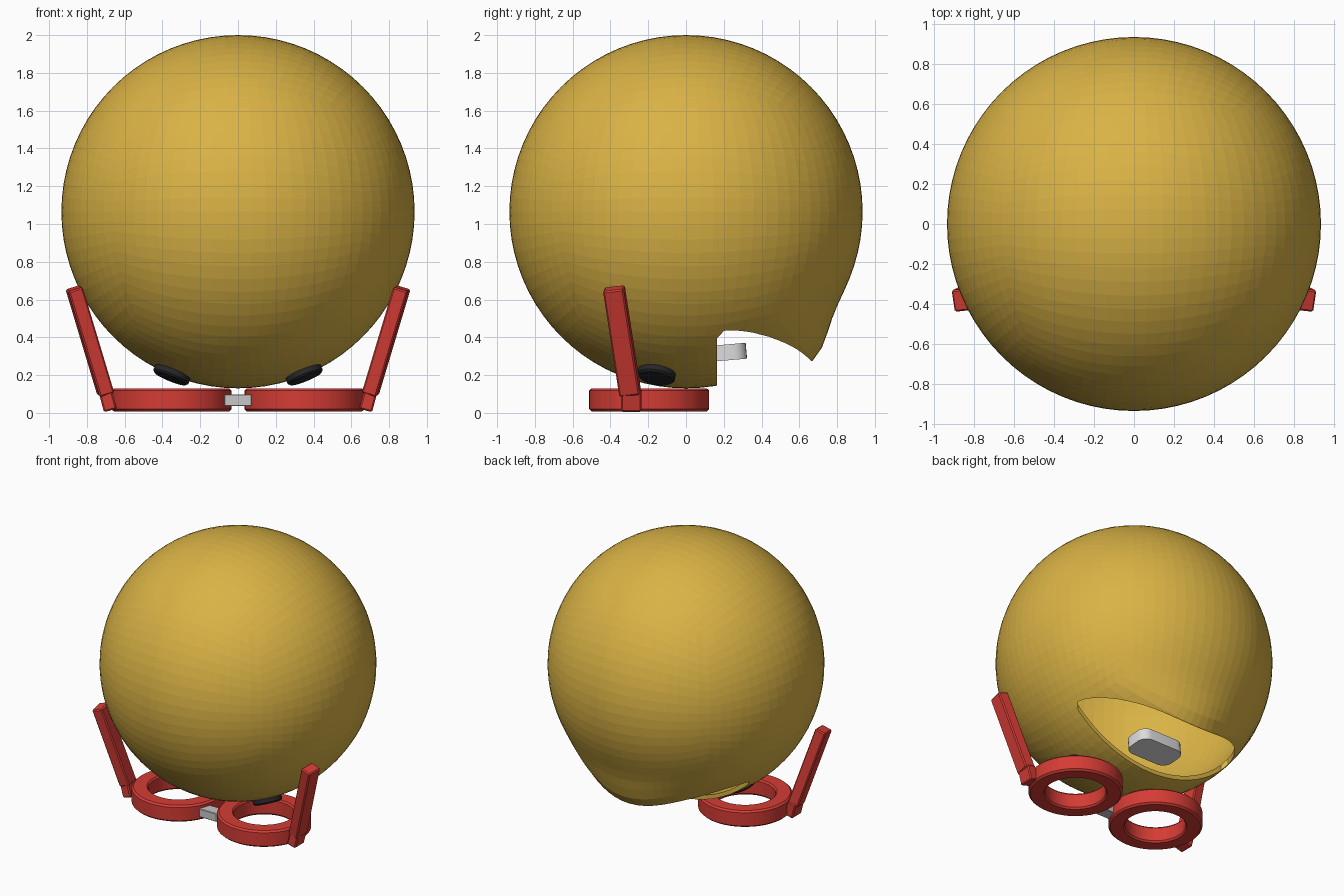
import bpy
import bmesh
import math
from mathutils import Vector, Matrix

old = bpy.data.objects.get("Cube")
if old:
    bpy.data.objects.remove(old, do_unlink=True)


def material(name, rgb):
    m = bpy.data.materials.new(name)
    m.use_nodes = True
    m.diffuse_color = (*rgb, 1)
    m.node_tree.nodes["Principled BSDF"].inputs["Base Color"].default_value = (*rgb, 1)
    return m


YELLOW = material("golden yellow", (0.70, 0.45, 0.06))
RED = material("frame red", (0.66, 0.045, 0.035))
BLACK = material("eye black", (0.02, 0.02, 0.023))
GREY = material("bridge grey", (0.57, 0.57, 0.57))
WHITE = material("tooth white", (0.72, 0.72, 0.72))


def make(name, bm, mat, matrix=None, smooth=False):
    bmesh.ops.recalc_face_normals(bm, faces=bm.faces)
    mesh = bpy.data.meshes.new(name)
    bm.to_mesh(mesh)
    bm.free()
    mesh.materials.append(mat)
    ob = bpy.data.objects.new(name, mesh)
    bpy.context.scene.collection.objects.link(ob)
    if matrix:
        ob.matrix_world = matrix
    bpy.ops.object.select_all(action='DESELECT')
    ob.select_set(True)
    bpy.context.view_layer.objects.active = ob
    if smooth:
        bpy.ops.object.shade_smooth_by_angle(angle=math.radians(35))
    return ob


def box(name, size, mat, matrix, bevel=0.008):
    bm = bmesh.new()
    bmesh.ops.create_cube(bm, size=1, matrix=Matrix.Diagonal((*size, 1)))
    bmesh.ops.bevel(bm, geom=bm.edges[:], offset=bevel, segments=1, affect='EDGES')
    return make(name, bm, mat, matrix)


def lathe(name, profile, mat, matrix, closed=False, steps=48):
    """Spin a radius/height outline around the local z axis."""
    bm = bmesh.new()
    vs = [bm.verts.new((r, 0, z)) for r, z in profile]
    pairs = list(zip(vs, vs[1:])) + ([(vs[-1], vs[0])] if closed else [])
    es = [bm.edges.new(p) for p in pairs]
    bmesh.ops.spin(bm, geom=vs + es, axis=(0, 0, 1), cent=(0, 0, 0),
                   angle=math.tau, steps=steps, use_merge=True)
    bmesh.ops.remove_doubles(bm, verts=bm.verts, dist=0.0005)
    return make(name, bm, mat, matrix, smooth=True)


def prism(outline, z0, z1):
    bm = bmesh.new()
    face = bm.faces.new([bm.verts.new((x, y, z0)) for x, y in outline])
    top = bmesh.ops.extrude_face_region(bm, geom=[face])["geom"]
    bmesh.ops.translate(bm, vec=(0, 0, z1 - z0),
                        verts=[v for v in top if isinstance(v, bmesh.types.BMVert)])
    return bm


# Head: rounded cube turned into a ball, with a pushed-out lower lip
CENTRE, RADIUS = Vector((0, 0, 1.065)), 0.935
bm = bmesh.new()
bmesh.ops.create_cube(bm, size=2)
bmesh.ops.subdivide_edges(bm, edges=bm.edges[:], cuts=19, use_grid_fill=True)
for v in bm.verts:
    d = Vector([math.tan(c * math.pi / 4) for c in v.co]).normalized()
    tilt = math.atan2(d.z, d.y) + math.radians(50)
    chin = 0.1 * math.exp(-(tilt / 0.2) ** 2 - (d.x / 0.42) ** 2) if d.y > 0 else 0
    v.co = CENTRE + d * (RADIUS + chin)
head = make("head", bm, YELLOW)
shell = head.modifiers.new("shell", 'SOLIDIFY')
shell.thickness = 0.03
shell.offset = -1

# Mouth opening: straight upper lip, curved lower lip, rounded corners
HALF, LIP, DROP = 0.66, 0.165, 0.5
outline = [(-HALF + 0.03, LIP), (HALF - 0.03, LIP)]
for i in range(33):
    t = math.pi * i / 32
    outline.append((HALF * math.cos(t), LIP + 0.035 + (DROP - 0.035) * math.sin(t) ** 1.4))
cutter = make("mouth_cutter", prism(outline, -0.2, 0.6), YELLOW)
cutter.hide_render = True
cut = head.modifiers.new("mouth", 'BOOLEAN')
cut.operation = 'DIFFERENCE'
cut.solver = 'EXACT'
cut.object = cutter
bpy.context.view_layer.objects.active = head
for name in ("shell", "mouth"):
    bpy.ops.object.modifier_apply(modifier=name)
bpy.data.objects.remove(cutter, do_unlink=True)

# Tooth plate: bar with rounded corners
outline = []
for k, (sx, sy) in enumerate([(1, 1), (-1, 1), (-1, -1), (1, -1)]):
    for j in range(7):
        a = math.pi / 2 * (k + j / 6)
        outline.append((sx * 0.11 + 0.07 * math.cos(a), sy * 0.035 + 0.07 * math.sin(a)))
tooth = prism(outline, -0.042, 0.042)
make("tooth", tooth, WHITE,
     Matrix.Translation((0, 0.215, 0.32)) @ Matrix.Rotation(math.radians(5), 4, 'X'),
     smooth=True)

# Eyes and spectacles, mirrored left and right
RING = [(0.205, 0.02), (0.215, 0.008), (0.305, 0.008), (0.318, 0.02),
        (0.318, 0.118), (0.305, 0.13), (0.215, 0.13), (0.205, 0.118)]
DISC = [(0, -0.025), (0.09, -0.025), (0.1, -0.015), (0.1, 0.015), (0.09, 0.025), (0, 0.025)]
for side, s in (("left", 1), ("right", -1)):
    eye = Vector((s * 0.35, -0.155, 0.205))
    turn = (eye - CENTRE).to_track_quat('Z', 'Y').to_matrix().to_4x4()
    lathe(side + "_eye", DISC, BLACK, Matrix.Translation(eye) @ turn)
    lathe(side + "_rim", RING, RED, Matrix.Translation((s * 0.352, -0.195, 0)), closed=True)

    # Side arm runs from the hinge out along the head
    low, high = Vector((s * 0.70, -0.295, 0.10)), Vector((s * 0.868, -0.382, 0.66))
    z = (high - low).normalized()
    x = Vector((s, -0.15 * 1.0, 0))
    x = (x - z * x.dot(z)).normalized()
    y = z.cross(x)
    turn = Matrix((x, y, z)).transposed().to_4x4()
    box(side + "_arm", (0.08, 0.11, (high - low).length), RED,
        Matrix.Translation((low + high) / 2) @ turn)
    box(side + "_hinge", (0.07, 0.11, 0.11), RED,
        Matrix.Translation((s * 0.69, -0.29, 0.066))
        @ Matrix.Rotation(s * math.radians(15), 4, 'Y'))

# Bridge joining the rims
box("bridge", (0.145, 0.09, 0.062), GREY, Matrix.Translation((0, -0.31, 0.067)), 0.004)
